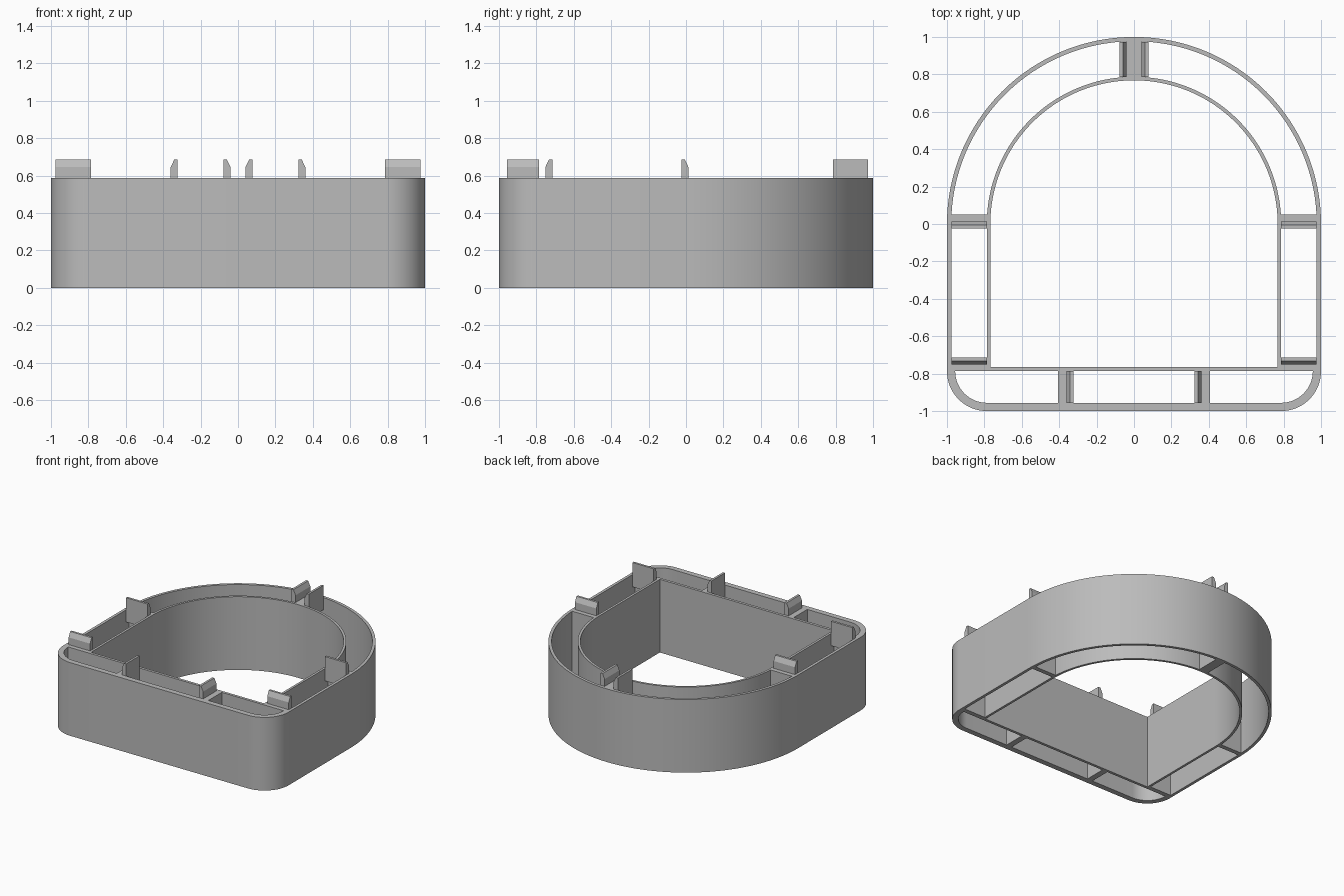
import bpy
import bmesh
from math import cos, sin, asin, acos, radians
from mathutils import Vector

if "Cube" in bpy.data.objects:
    bpy.data.objects.remove(bpy.data.objects["Cube"])

HEIGHT = 0.587
R_OUT, R_OUT_IN = 1.0, 0.977      # outer wall
R_IN_OUT, R_IN = 0.787, 0.768     # inner wall
FRONT_WALL, CORNER = 0.956, 0.787

grey = bpy.data.materials.new("plain grey")
grey.use_nodes = True
grey.diffuse_color = (0.5, 0.5, 0.5, 1)
grey.node_tree.nodes["Principled BSDF"].inputs["Base Color"].default_value = (0.5, 0.5, 0.5, 1)


def arc(radius, start, end, steps, cx=0, cy=0):
    return [(cx + radius * cos(start + (end - start) * i / steps),
             cy + radius * sin(start + (end - start) * i / steps)) for i in range(steps + 1)]


def box(x0, x1, y0, y1):
    return [(x0, y0), (x1, y0), (x1, y1), (x0, y1)]


def mirrored(loop):
    return [(-x, y) for x, y in reversed(loop)]


def corner(radius):
    return arc(radius, radians(-90), 0, 16, CORNER, -CORNER)


# Outline and openings of the hollow body
outline = corner(1 - CORNER) + arc(R_OUT, 0, radians(180), 96) + mirrored(corner(1 - CORNER))
opening = [(R_IN, -0.765)] + arc(R_IN, 0, radians(180), 96) + [(-R_IN, -0.765)]
back_cell = (arc(R_OUT_IN, asin(0.05 / R_OUT_IN), acos(0.04 / R_OUT_IN), 48)
             + arc(R_IN_OUT, acos(0.04 / R_IN_OUT), asin(0.05 / R_IN_OUT), 48))
side_cell = ([(R_IN_OUT, -0.75), (R_OUT_IN, -0.75), (R_OUT_IN, 0)]
             + [(R_OUT_IN, 0.014), (R_IN_OUT, 0.014)])
corner_cell = [(0.407, -FRONT_WALL)] + corner(FRONT_WALL - CORNER) + [(0.407, -CORNER)]
front_cell = box(-0.36, 0.36, -FRONT_WALL, -CORNER)

loops = [outline, opening, front_cell]
for cell in (back_cell, side_cell, corner_cell):
    loops += [cell, mirrored(cell)]

# Body: filled profile with holes, extruded upward
curve = bpy.data.curves.new("body_profile", "CURVE")
curve.dimensions = "2D"
curve.fill_mode = "BOTH"
curve.extrude = HEIGHT / 2
for loop in loops:
    spline = curve.splines.new("POLY")
    spline.points.add(len(loop) - 1)
    for point, (x, y) in zip(spline.points, loop):
        point.co = (x, y, 0, 1)
    spline.use_cyclic_u = True
profile = bpy.data.objects.new("body_profile", curve)
bpy.context.collection.objects.link(profile)
bpy.context.view_layer.update()
mesh = bpy.data.meshes.new_from_object(profile.evaluated_get(bpy.context.evaluated_depsgraph_get()))
bpy.data.objects.remove(profile)


def finish(name, bm, mesh):
    bmesh.ops.remove_doubles(bm, verts=bm.verts, dist=0.0002)
    bmesh.ops.recalc_face_normals(bm, faces=bm.faces)
    bm.to_mesh(mesh)
    bm.free()
    mesh.materials.clear()
    mesh.materials.append(grey)
    obj = bpy.data.objects.new(name, mesh)
    bpy.context.collection.objects.link(obj)
    return obj


bm = bmesh.new()
bm.from_mesh(mesh)
bmesh.ops.translate(bm, verts=bm.verts, vec=(0, 0, HEIGHT / 2))
body = finish("hollow_body", bm, mesh)
bpy.ops.object.select_all(action="DESELECT")
body.select_set(True)
bpy.context.view_layer.objects.active = body
bpy.ops.object.shade_smooth_by_angle(angle=radians(30))


# Clips: tabs with a bevelled top edge facing the rib they sit on
def clip(name, start, along, out):
    start, along, out = Vector(start), Vector(along), Vector(out)
    shape = [(0, 0.49), (0.037, 0.49), (0.037, 0.685), (0.019, 0.685), (0, 0.645)]
    bm = bmesh.new()
    face = bm.faces.new([bm.verts.new(start + out * d + Vector((0, 0, z))) for d, z in shape])
    side = bmesh.ops.extrude_face_region(bm, geom=[face])
    moved = [v for v in side["geom"] if isinstance(v, bmesh.types.BMVert)]
    bmesh.ops.translate(bm, verts=moved, vec=along)
    finish(name, bm, bpy.data.meshes.new(name))


for side, s in (("left", 1), ("right", -1)):
    clip("side_back_clip_" + side, (s * R_IN_OUT, 0.013, 0), (s * 0.19, 0, 0), (0, -1, 0))
    clip("side_front_clip_" + side, (s * R_IN_OUT, -0.752, 0), (s * 0.19, 0, 0), (0, 1, 0))
    clip("front_clip_" + side, (s * 0.36, -FRONT_WALL, 0), (0, 0.169, 0), (-s, 0, 0))
    clip("back_clip_" + side, (s * 0.04, R_IN_OUT, 0), (0, 0.187, 0), (s, 0, 0))
